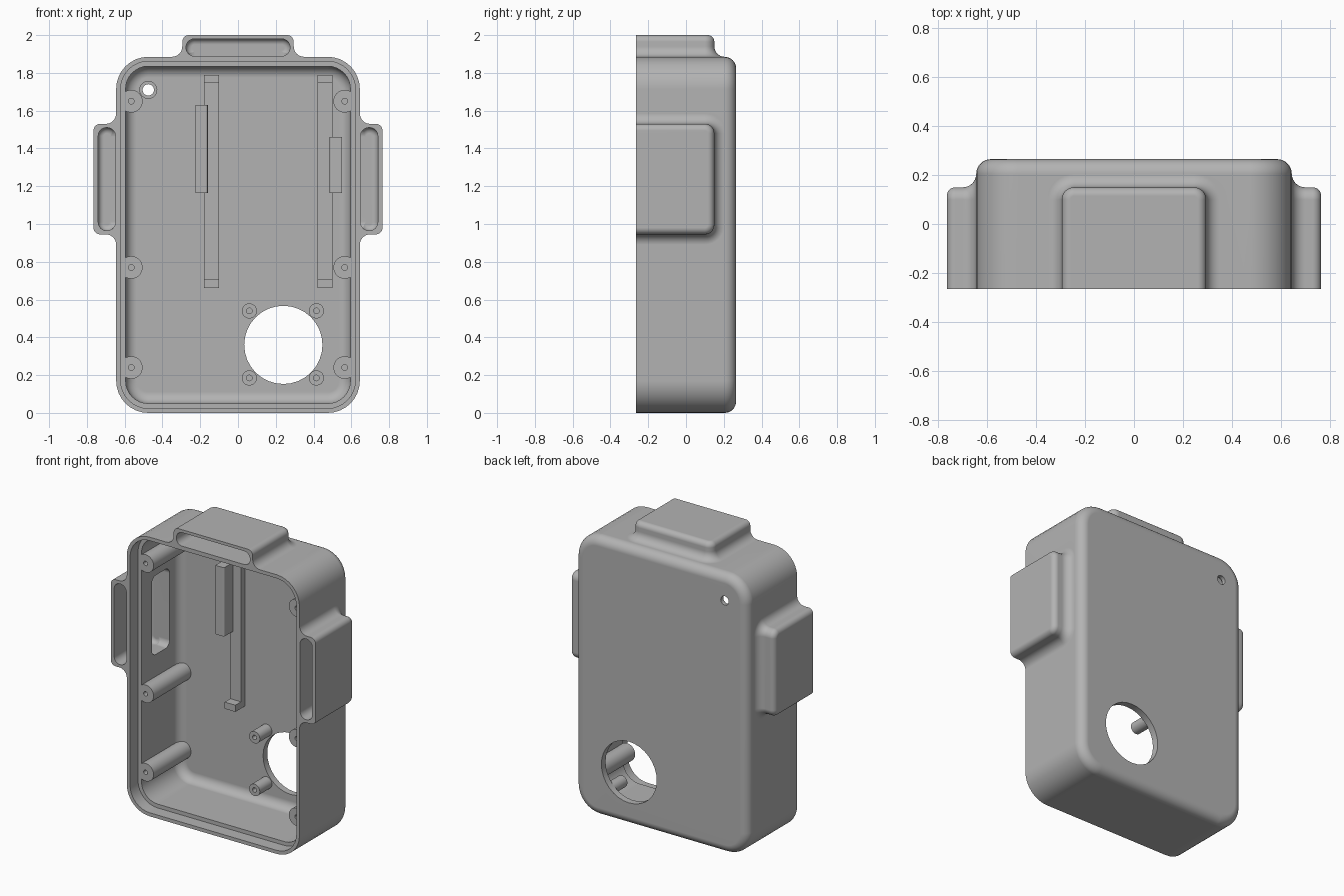
import bpy, bmesh, math
from mathutils import Vector

cube = bpy.data.objects.get("Cube")
if cube:
    bpy.data.objects.remove(cube, do_unlink=True)

grey = bpy.data.materials.new("case_grey")
grey.use_nodes = True
COLOUR = (0.45, 0.45, 0.45, 1)
grey.diffuse_color = COLOUR
grey.node_tree.nodes["Principled BSDF"].inputs["Base Color"].default_value = COLOUR

FRONT, BACK, FLOOR, STEP = -0.265, 0.265, 0.22, -0.18
HALF, TOP = 0.645, 1.885
N = 8  # segments per rounded corner


def finish(name, bm):
    bmesh.ops.remove_doubles(bm, verts=bm.verts, dist=1e-5)
    bmesh.ops.recalc_face_normals(bm, faces=bm.faces)
    mesh = bpy.data.meshes.new(name)
    bm.to_mesh(mesh)
    bm.free()
    mesh.materials.append(grey)
    obj = bpy.data.objects.new(name, mesh)
    bpy.context.collection.objects.link(obj)
    return obj


def depth_axis(a, b, u):
    return Vector((a, u, b))


def loft(name, core, steps, place=depth_axis):
    """Skin rounded rectangles: core rectangle grown by a radius at each (u, radius)."""
    a0, a1, b0, b1 = core
    centres = [(a1, b1), (a0, b1), (a0, b0), (a1, b0)]
    bm = bmesh.new()
    rings = []
    for u, rad in steps:
        ring = []
        for q, (ca, cb) in enumerate(centres):
            for i in range(N + 1):
                t = (q + i / N) * math.pi / 2
                ring.append(bm.verts.new(place(ca + rad * math.cos(t), cb + rad * math.sin(t), u)))
        rings.append(ring)
    count = len(rings[0])
    for low, high in zip(rings, rings[1:]):
        for i in range(count):
            j = (i + 1) % count
            bm.faces.new((low[i], low[j], high[j], high[i]))
    bm.faces.new(rings[0])
    bm.faces.new(rings[-1])
    return finish(name, bm)


def rounded_end(end, rad, fillet):
    """Steps closing a loft at u=end with a convex fillet."""
    angles = [i / N * math.pi / 2 for i in range(N + 1)]
    return [(end - fillet + fillet * math.sin(t), rad - fillet + fillet * math.cos(t)) for t in angles]


def box(name, x, y, z):
    bm = bmesh.new()
    bmesh.ops.create_cube(bm, size=1)
    for v in bm.verts:
        v.co = [(p[0] + p[1]) / 2 + c * (p[1] - p[0]) for p, c in zip((x, y, z), v.co)]
    return finish(name, bm)


def activate(obj):
    bpy.ops.object.select_all(action='DESELECT')
    bpy.context.view_layer.objects.active = obj
    obj.select_set(True)


def combine(target, tool, operation):
    mod = target.modifiers.new("bool", 'BOOLEAN')
    mod.operation, mod.solver, mod.object = operation, 'EXACT', tool
    activate(target)
    bpy.ops.object.modifier_apply(modifier=mod.name)
    bpy.data.objects.remove(tool, do_unlink=True)


def smooth(obj):
    activate(obj)
    bpy.ops.object.shade_smooth_by_angle(angle=math.radians(30))
    mod = obj.modifiers.new("even_normals", 'WEIGHTED_NORMAL')
    mod.keep_sharp = True


def inset(margin, r):
    """Core rectangle of the case outline moved in by a margin, for corner radius r."""
    m = margin + r
    return (m - HALF, HALF - m, m, TOP - m)


# Case body, solid for now
R = 0.17
case = loft("case_shell", inset(0, R), [(FRONT, R)] + rounded_end(BACK, R, 0.06))

# Side and top lugs: local (y, along, out) to model space, with span along the wall
lugs = [
    (lambda y, s, out: Vector((HALF + out, y, s)), 0.945, 1.53, 0.12),
    (lambda y, s, out: Vector((-HALF - out, y, s)), 0.945, 1.53, 0.12),
    (lambda y, s, out: Vector((s, y, TOP + out)), -0.295, 0.295, 0.115),
]
for place, s0, s1, height in lugs:
    r, f = 0.05, 0.055
    blend = [(-0.03, r + f)]
    for i in range(N + 1):
        t = i / N * math.pi / 2
        blend.append((f - f * math.cos(t), r + f - f * math.sin(t)))
    lug = loft("lug", (-0.5, 0.15 - r, s0 + r, s1 - r), blend + rounded_end(height, r, 0.035), place)
    combine(case, lug, 'UNION')
combine(case, box("front_trim", (-1, 1), (-1, FRONT), (-1, 3)), 'DIFFERENCE')

# Hollow interior and the recessed step behind the rim
cavity = loft("cavity", inset(0.05, 0.12), [(-0.4, 0.12)] + rounded_end(FLOOR, 0.12, 0.06))
combine(case, cavity, 'DIFFERENCE')
step = loft("rim_step", inset(0.024, 0.146), [(-0.4, 0.146), (STEP, 0.146)])
combine(case, step, 'DIFFERENCE')

# Slots in the lugs, opening to the interior behind the rim
for place, s0, s1, height in lugs:
    r = 0.044
    slot = loft("slot", (0.004 + r, 0.095 - r, s0 + 0.02 + r, s1 - 0.02 - r),
                [(-0.4, r)] + rounded_end(0.12, r, 0.03),
                lambda a, b, u: place(u, b, a))
    combine(case, slot, 'DIFFERENCE')
    pocket = loft("pocket", (-0.07 + r, 0.12 - r, s0 + 0.025 + r, s1 - 0.025 - r),
                  [(-0.09, r), (0.05, r)], place)
    combine(case, pocket, 'DIFFERENCE')

# Large round opening and small stepped hole in the back
hole = loft("round_opening", (0.24, 0.24, 0.36, 0.36), [(0.1, 0.207), (0.4, 0.207)])
combine(case, hole, 'DIFFERENCE')
hole = loft("small_hole", (-0.475, -0.475, 1.71, 1.71),
            [(0.1, 0.045), (0.238, 0.045), (0.238, 0.03), (0.4, 0.03)])
combine(case, hole, 'DIFFERENCE')
smooth(case)


# Screw bosses with blind pilot holes
def boss(name, x, z, front, rad):
    steps = [(FLOOR + 0.02, rad), (front, rad), (front, 0.015), (front + 0.1, 0.015)]
    smooth(loft(name, (x, x, z, z), steps))


for z in (0.24, 0.77, 1.65):
    for x in (-0.565, 0.565):
        boss("wall_boss", x, z, STEP + 0.001, 0.06)
for x in (0.06, 0.415):
    for z in (0.185, 0.54):
        boss("opening_boss", x, z, 0.09, 0.04)

# Board rails with raised end stops
deep = FLOOR + 0.015
for x in ((-0.18, -0.1), (0.42, 0.5)):
    box("board_rail", x, (0.175, deep), (0.66, 1.79))
    box("lower_stop", x, (0.115, deep), (0.66, 0.705))
    box("upper_stop", x, (0.115, deep), (1.75, 1.79))

# Board clips beside the rails, softened on the inner edge
for x, top, inner in (((-0.225, -0.16), 1.63, -0.16), ((0.485, 0.55), 1.46, 0.485)):
    clip = box("board_clip", x, (0.08, deep), (1.165, top))
    bm = bmesh.new()
    bm.from_mesh(clip.data)
    edges = [e for e in bm.edges if all(abs(v.co.x - inner) < 1e-4 and v.co.y < 0.1 for v in e.verts)]
    bmesh.ops.bevel(bm, geom=edges, offset=0.012, segments=4, profile=0.5, affect='EDGES')
    bm.to_mesh(clip.data)
    bm.free()
    smooth(clip)
